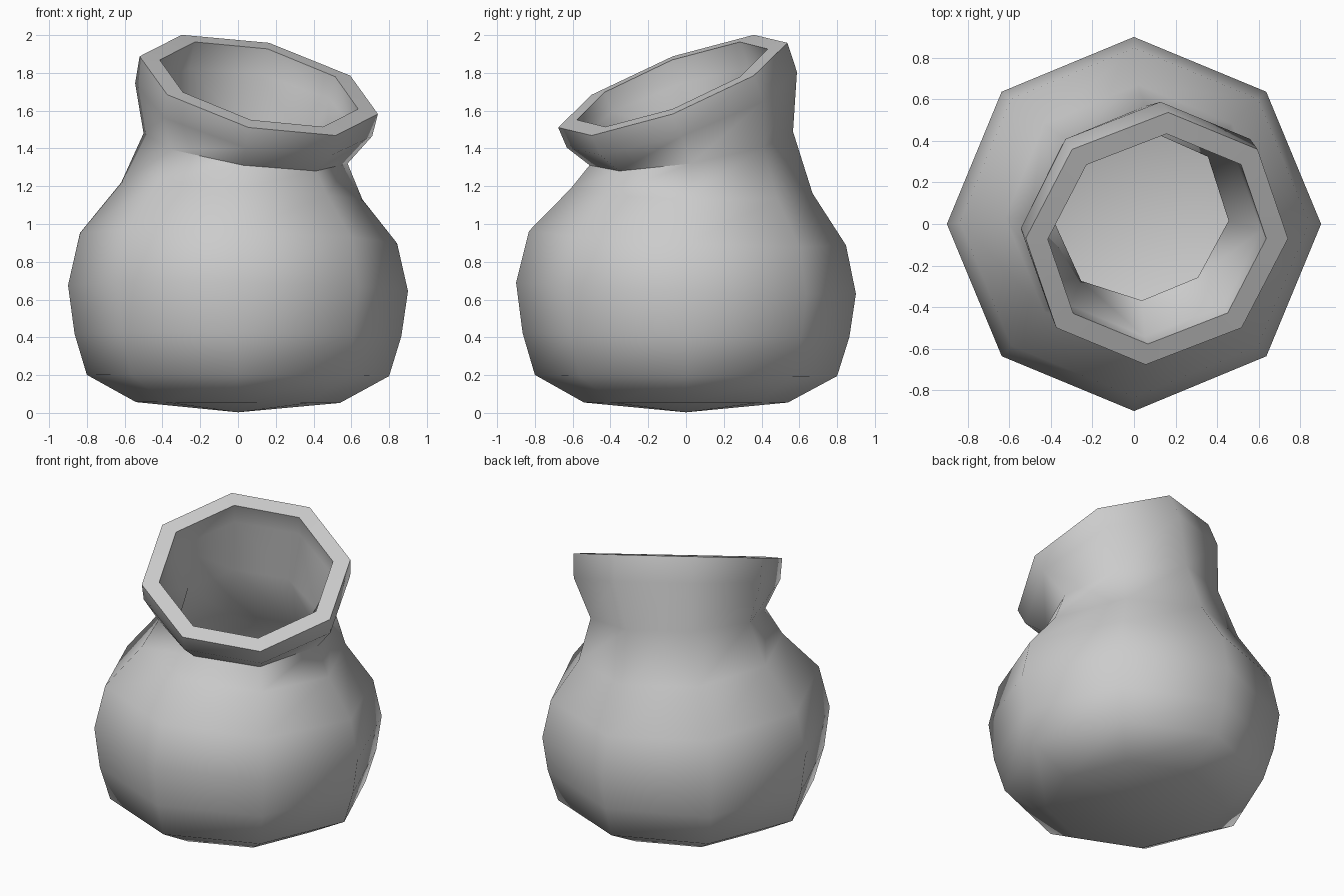
import bpy, bmesh, math
from mathutils import Vector, Euler

if "Cube" in bpy.data.objects:
    bpy.data.objects.remove(bpy.data.objects["Cube"])

SIDES = 8

# Rings from base to lip: centre, radius, slope of z along x, slope of z along y
RINGS = [
    ((0.00, 0.00, 0.055), 0.54, -0.004, 0.0),
    ((0.00, 0.00, 0.198), 0.80, -0.004, -0.004),
    ((0.00, 0.00, 0.412), 0.865, -0.006, -0.012),
    ((0.00, 0.00, 0.66), 0.90, -0.017, -0.033),
    ((0.003, 0.008, 0.925), 0.84, -0.033, -0.045),
    ((0.02, 0.03, 1.175), 0.64, -0.07, -0.02),
    ((0.04, 0.028, 1.40), 0.546, -0.148, 0.167),   # neck
    ((0.083, -0.022, 1.605), 0.643, -0.223, 0.337),
    ((0.11, -0.07, 1.735), 0.649, -0.242, 0.38),   # lip
]


def add_ring(bm, centre, radius, slope_x, slope_y):
    rot = Euler((math.atan(slope_y), math.atan(-slope_x), 0)).to_matrix()
    verts = []
    for i in range(SIDES):
        a = math.tau * i / SIDES
        p = rot @ Vector((radius * math.cos(a), radius * math.sin(a), 0))
        verts.append(bm.verts.new(p + Vector(centre)))
    return verts


# Outer skin of the leaning pot
bm = bmesh.new()
pole = bm.verts.new((0, 0, 0.003))
rings = [add_ring(bm, *r) for r in RINGS]
for i in range(SIDES):
    j = (i + 1) % SIDES
    bm.faces.new((pole, rings[0][j], rings[0][i]))
    for low, high in zip(rings, rings[1:]):
        bm.faces.new((low[i], low[j], high[j], high[i]))
bmesh.ops.recalc_face_normals(bm, faces=bm.faces)
mesh = bpy.data.meshes.new("pot")
bm.to_mesh(mesh)
bm.free()
pot = bpy.data.objects.new("pot", mesh)
bpy.context.collection.objects.link(pot)
bpy.context.view_layer.objects.active = pot
pot.select_set(True)

# Wall thickness, giving the flat lip and hollow inside
wall = pot.modifiers.new("wall", 'SOLIDIFY')
wall.thickness = 0.1
wall.offset = -1
wall.use_even_offset = True
bpy.ops.object.modifier_apply(modifier=wall.name)
bpy.ops.object.shade_smooth_by_angle(angle=math.radians(50))
